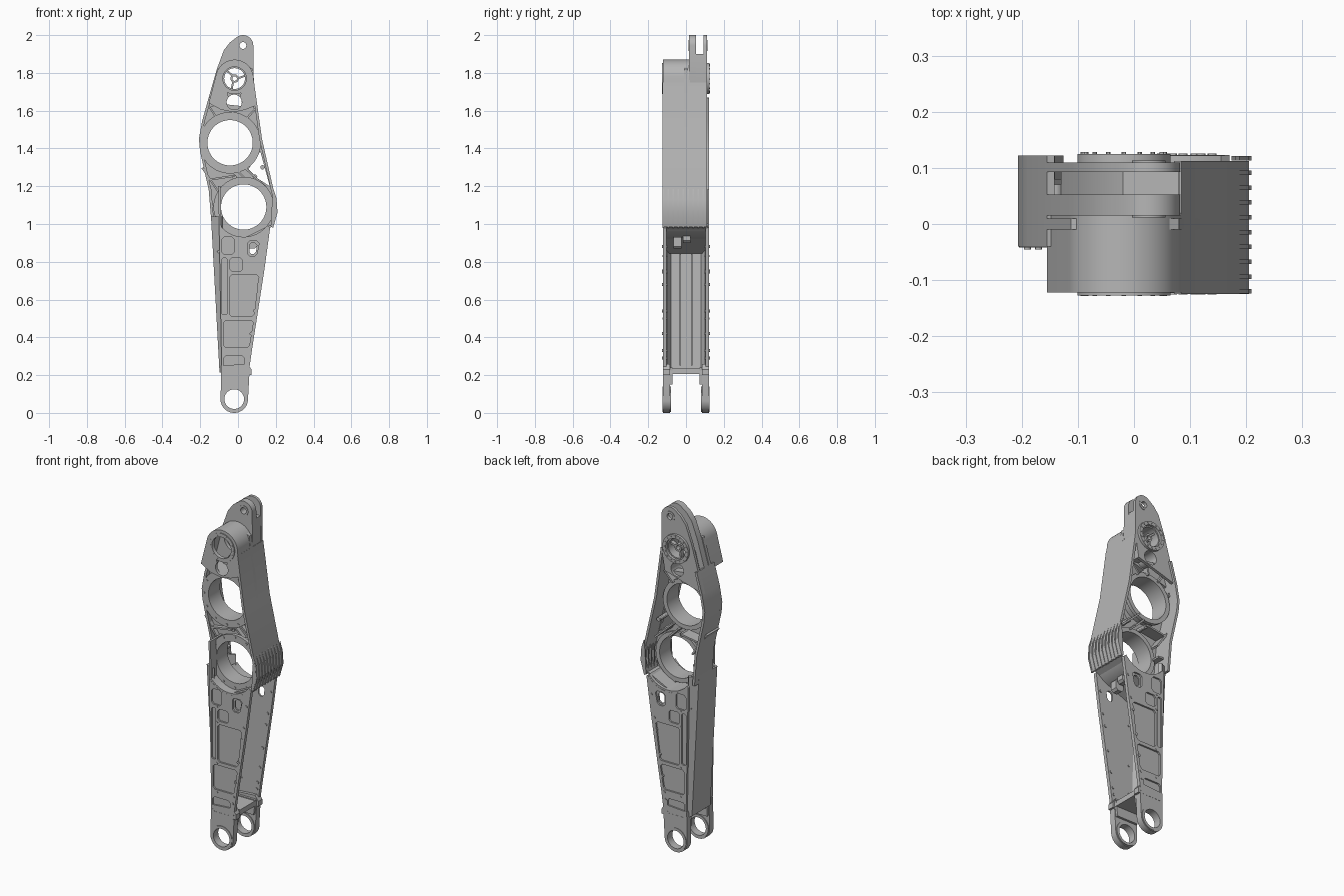
import bpy, bmesh
from math import sin, cos, pi, radians
from mathutils import Vector, Matrix

if "Cube" in bpy.data.objects:
    bpy.data.objects.remove(bpy.data.objects["Cube"])

metal = bpy.data.materials.new("light_grey_metal")
metal.use_nodes = True
GREY = (0.47, 0.47, 0.47, 1)
metal.diffuse_color = GREY
metal.node_tree.nodes["Principled BSDF"].inputs["Base Color"].default_value = GREY


def finish(name, mesh):
    bm = bmesh.new()
    bm.from_mesh(mesh)
    bmesh.ops.remove_doubles(bm, verts=bm.verts, dist=1e-5)
    bmesh.ops.recalc_face_normals(bm, faces=bm.faces)
    bm.to_mesh(mesh)
    bm.free()
    mesh.materials.clear()
    mesh.materials.append(metal)
    mesh.shade_smooth()
    mesh.set_sharp_from_angle(angle=radians(30))
    ob = bpy.data.objects.new(name, mesh)
    bpy.context.collection.objects.link(ob)


def arc(cx, cz, r, a0=0, a1=360, n=40):
    steps = n if abs(a1 - a0) == 360 else n - 1
    angles = [radians(a0 + (a1 - a0) * i / steps) for i in range(n)]
    return [(cx + r * cos(a), cz + r * sin(a)) for a in angles]


def plate(name, outline, y0, y1, holes=()):
    """Flat x-z profile with holes, extruded from y0 to y1."""
    cu = bpy.data.curves.new(name, 'CURVE')
    cu.dimensions, cu.fill_mode, cu.extrude = '2D', 'BOTH', abs(y1 - y0) / 2
    for loop in [outline, *holes]:
        sp = cu.splines.new('POLY')
        sp.points.add(len(loop) - 1)
        for p, (x, z) in zip(sp.points, loop):
            p.co = (x, z, 0, 1)
        sp.use_cyclic_u = True
    tmp = bpy.data.objects.new(name + "_profile", cu)
    mesh = bpy.data.meshes.new_from_object(tmp)
    bpy.data.objects.remove(tmp)
    mesh.transform(Matrix.Translation((0, (y0 + y1) / 2, 0)) @ Matrix.Rotation(pi / 2, 4, 'X'))
    finish(name, mesh)


def strip(name, path, thick, y0, y1):
    """Wall of even thickness on the right-hand side of a path."""
    pts = [Vector(p) for p in path]
    inner = []
    for i, p in enumerate(pts):
        d = (pts[min(i + 1, len(pts) - 1)] - pts[max(i - 1, 0)]).normalized()
        inner.append((p.x + d.y * thick, p.y - d.x * thick))
    plate(name, list(path) + inner[::-1], y0, y1)


def ring(name, c, r_in, r_out, y0, y1):
    plate(name, arc(*c, r_out, n=56), y0, y1, [arc(*c, r_in, n=56)])


def panel(x0, x1, z0, z1, lean=0.0, c=0.012):
    """Pocket shape with cut corners; the right side leans outwards."""
    return [(x0 + c, z0), (x1 - c, z0), (x1, z0 + c), (x1 + lean, z1 - c),
            (x1 + lean - c, z1), (x0 + c, z1), (x0, z1 - c), (x0, z0 + c)]


def bolts(name, spots, r, y0, y1):
    bm = bmesh.new()
    for x, z in spots:
        m = Matrix.Translation((x, (y0 + y1) / 2, z)) @ Matrix.Rotation(pi / 2, 4, 'X')
        bmesh.ops.create_cone(bm, cap_ends=True, segments=12, radius1=r, radius2=r,
                              depth=abs(y1 - y0), matrix=m)
    mesh = bpy.data.meshes.new(name)
    bm.to_mesh(mesh)
    bm.free()
    finish(name, mesh)


LUG, CAP, PORT = (0.026, 1.945), (-0.018, 1.77), (-0.02, 1.645)
UPPER, LOWER, FOOT = (-0.042, 1.43), (0.03, 1.09), (-0.02, 0.073)

left_edge = [(-0.075, 1.92), (-0.112, 1.82), (-0.155, 1.67), (-0.19, 1.545), (-0.207, 1.45),
             (-0.2, 1.38), (-0.155, 1.18), (-0.14, 1.0)]
right_edge = [(0.185, 0.985), (0.205, 1.06), (0.2, 1.13), (0.127, 1.45), (0.085, 1.75)]

# central web with all through openings
plate("central_web", left_edge[1:] + [(-0.1, 0.92)] + right_edge + [(0.08, 1.82), (0, 1.86)],
      -0.01, 0.01, [arc(*CAP, 0.065), arc(*PORT, 0.04), arc(*UPPER, 0.125), arc(*LOWER, 0.125),
                    [(0.055, 1.29), (0.118, 1.385), (0.168, 1.2), (0.145, 1.215), (0.105, 1.24)]])

# side walls
strip("left_rim", left_edge[2:][::-1], 0.014, -0.04, 0.122)
strip("left_front_rim", [(-0.1, 0.96), (-0.105, 1.2)], 0.012, -0.122, 0.0)
strip("right_wall", right_edge[::-1], 0.014, -0.125, 0.112)

# cooling fins on the bend of the right wall
fin = [(0.174, 0.985), (0.186, 0.98), (0.209, 1.06), (0.204, 1.135), (0.188, 1.185), (0.18, 1.12)]
for i in range(10):
    y = -0.12 + 0.0264 * i
    plate("cooling_fin", fin, y - 0.004, y + 0.004)

# slotted top lug
lug = (arc(*LUG, 0.055, 0, 120, 16) + [(-0.042, 1.962)] + left_edge[:4]
       + [(-0.14, 1.56), (0.06, 1.62), (0.083, 1.75)])
for y0, y1 in ((0.015, 0.053), (0.093, 0.11)):
    plate("lug_cheek", lug, y0, y1, [arc(*LUG, 0.022), arc(*CAP, 0.055), arc(*PORT, 0.04)])
core = [(0.082, 1.75), (0.08, 1.9), (-0.02, 1.9), (-0.05, 1.87), (-0.1, 1.75), (-0.13, 1.64), (0.06, 1.62)]
plate("lug_core", core, 0.05, 0.095, [arc(*CAP, 0.055), arc(*PORT, 0.04)])
for y0, y1 in ((0.012, 0.053), (0.093, 0.113)):
    ring("lug_bushing", LUG, 0.018, 0.03, y0, y1)

# hollow front housing below the lug, with a keyhole opening in its face
hood = [(-0.155, 1.64)] + arc(*CAP, 0.1, 165, 0, 28) + [(0.1, 1.63)]
keyhole = arc(*CAP, 0.063, -50, 230, 36) + arc(*PORT, 0.04, 140, 400, 30)
strip("housing_shell", hood, 0.014, -0.115, 0.02)
plate("housing_face", hood + [(0.04, 1.605), (-0.02, 1.592), (-0.09, 1.605)], -0.122, -0.105, [keyhole])
strip("housing_sill", [(-0.15, 1.64), (-0.09, 1.605), (-0.02, 1.592), (0.04, 1.605), (0.1, 1.63)],
      -0.012, -0.12, 0.02)
ring("housing_back_bore", CAP, 0.055, 0.068, 0.015, 0.11)
for y0, y1 in ((-0.127, -0.105), (0.1, 0.125)):
    ring("housing_collar", CAP, 0.062, 0.083, y0, y1)
for s in (-1, 1):
    bolts("collar_bolts", arc(*CAP, 0.073, n=16), 0.004, s * 0.11, s * 0.128)
ring("spoke_hub", CAP, 0.012, 0.022, 0.07, 0.1)
for a in (20, 140, 260):
    d = Vector((cos(radians(a)), sin(radians(a))))
    strip("hub_spoke", [Vector(CAP) + d * 0.02, Vector(CAP) + d * 0.058], 0.01, 0.07, 0.095)

# large joint rings, the lower one set deep between the faces
ring("upper_joint_tube", UPPER, 0.12, 0.135, -0.04, 0.065)
ring("upper_joint_flange", UPPER, 0.12, 0.163, -0.042, -0.022)
ring("upper_joint_back_flange", UPPER, 0.12, 0.145, 0.045, 0.065)
ring("lower_joint_tube", LOWER, 0.12, 0.136, -0.068, 0.03)
ring("lower_joint_flange", LOWER, 0.12, 0.16, -0.07, -0.05)
ring("lower_joint_back_flange", LOWER, 0.12, 0.145, 0.015, 0.03)
bolts("upper_joint_bolts", arc(*UPPER, 0.148, n=12), 0.006, -0.045, -0.03)
bolts("lower_joint_bolts", arc(*LOWER, 0.147, n=12), 0.006, -0.074, -0.06)

# stiffening ribs between the joints
ribs = [((-0.185, 1.3), (-0.09, 1.16)), ((-0.15, 1.24), (-0.02, 1.26)), ((0.0, 1.285), (0.06, 1.225)),
        ((0.03, 1.31), (0.15, 1.2)), ((-0.145, 1.62), (-0.1, 1.55)), ((0.09, 1.6), (0.035, 1.54)),
        ((-0.02, 1.6), (-0.03, 1.56)), ((-0.14, 1.1), (-0.1, 1.1))]
for a, b in ribs:
    strip("stiffening_rib", [a, b], 0.01, -0.035, 0.08)
bolts("rib_bosses", [(-0.02, 1.25), (0.09, 1.25), (0.13, 1.3), (-0.14, 1.63), (0.09, 1.62), (-0.185, 1.5)],
      0.012, -0.02, 0.07)

# lower shin: two pocketed side plates ending in a fork
cradle = arc(*LOWER, 0.168, -38, -140, 24)
shin = [(-0.1, 0.98), (-0.086, 0.2), (0.055, 0.2), (0.075, 0.34), (0.14, 0.76), (0.17, 0.98)] + cradle
pockets = [panel(0.05, 0.1, 0.83, 0.91, 0.012), panel(-0.045, 0.025, 0.75, 0.82),
           panel(-0.085, -0.02, 0.84, 0.93), panel(-0.045, 0.085, 0.51, 0.73, 0.025),
           panel(-0.085, -0.058, 0.52, 0.82, 0, 0.006), panel(-0.075, 0.06, 0.345, 0.49, 0.02),
           panel(-0.078, 0.035, 0.17 + 0.045, 0.3)]
edge_spots = [(0.043 + 0.153 * (z - 0.25), z) for z in (0.29, 0.33, 0.42, 0.54, 0.68, 0.75, 0.88)]
fork = arc(*FOOT, 0.073, 190, 352, 28) + [(0.06, 0.2), (0.072, 0.2), (0.072, 0.23), (0.05, 0.26), (-0.09, 0.25)]
for s in (-1, 1):
    plate("shin_frame", shin, s * 0.112, s * 0.123, pockets)
    plate("shin_sheet", shin, s * 0.103, s * 0.113, [panel(0.06, 0.095, 0.84, 0.9, 0.005)])
    plate("fork_arm", fork, s * 0.085, s * 0.122, [arc(*FOOT, 0.055)])
    ring("fork_bearing", FOOT, 0.052, 0.068, s * 0.08, s * 0.125)
    plate("fork_gusset", [(-0.085, 0.15), (0.05, 0.15), (0.062, 0.24), (-0.088, 0.24)],
          s * 0.072, s * 0.1)
    bolts("edge_bolts", edge_spots, 0.008, s * 0.098, s * 0.126)
    bolts("inner_bolts", [(-0.05, z) for z in (0.33, 0.5, 0.74, 0.83)], 0.006, s * 0.098, s * 0.125)

# bulkheads closing the shin at both ends, and the cradle under the lower ring
strip("upper_bulkhead", [(-0.105, 0.845), (0.178, 0.985)], -0.012, -0.105, 0.105)
strip("lower_bulkhead", [(-0.086, 0.205), (0.06, 0.205)], -0.03, -0.112, 0.112)
strip("joint_cradle", cradle, 0.01, -0.122, 0.122)

# folded spine cover along the left of the shin, lofted between two sections
bm = bmesh.new()
rows = []
for z, out, seam in ((0.215, -0.098, -0.084), (1.04, -0.143, -0.095)):
    half = [(seam, 0.112), (out, 0.085)]
    back = [(out + 0.012, 0.08), (seam + 0.012, 0.1)]
    sec = half + [(x, -y) for x, y in half[::-1]] + [(x, -y) for x, y in back[::-1]] + back
    rows.append([bm.verts.new((x, y, z)) for x, y in sec])
n = len(rows[0])
for i in range(n):
    bm.faces.new([rows[0][i], rows[0][(i + 1) % n], rows[1][(i + 1) % n], rows[1][i]])
for row in rows:
    for k in range(3):
        bm.faces.new([row[k], row[k + 1], row[n - 2 - k], row[n - 1 - k]])
mesh = bpy.data.meshes.new("spine_cover")
bm.to_mesh(mesh)
bm.free()
finish("spine_cover", mesh)
for y in (-0.03, 0.03):
    strip("spine_bead", [(-0.085, 0.25), (-0.118, 0.84)], 0.012, y - 0.004, y + 0.004)

# small connectors under the upper bulkhead
for y, z in ((-0.045, 0.91), (0.005, 0.94)):
    plate("connector", panel(0.05, 0.1, z - 0.04, z + 0.03), y - 0.02, y + 0.02)
